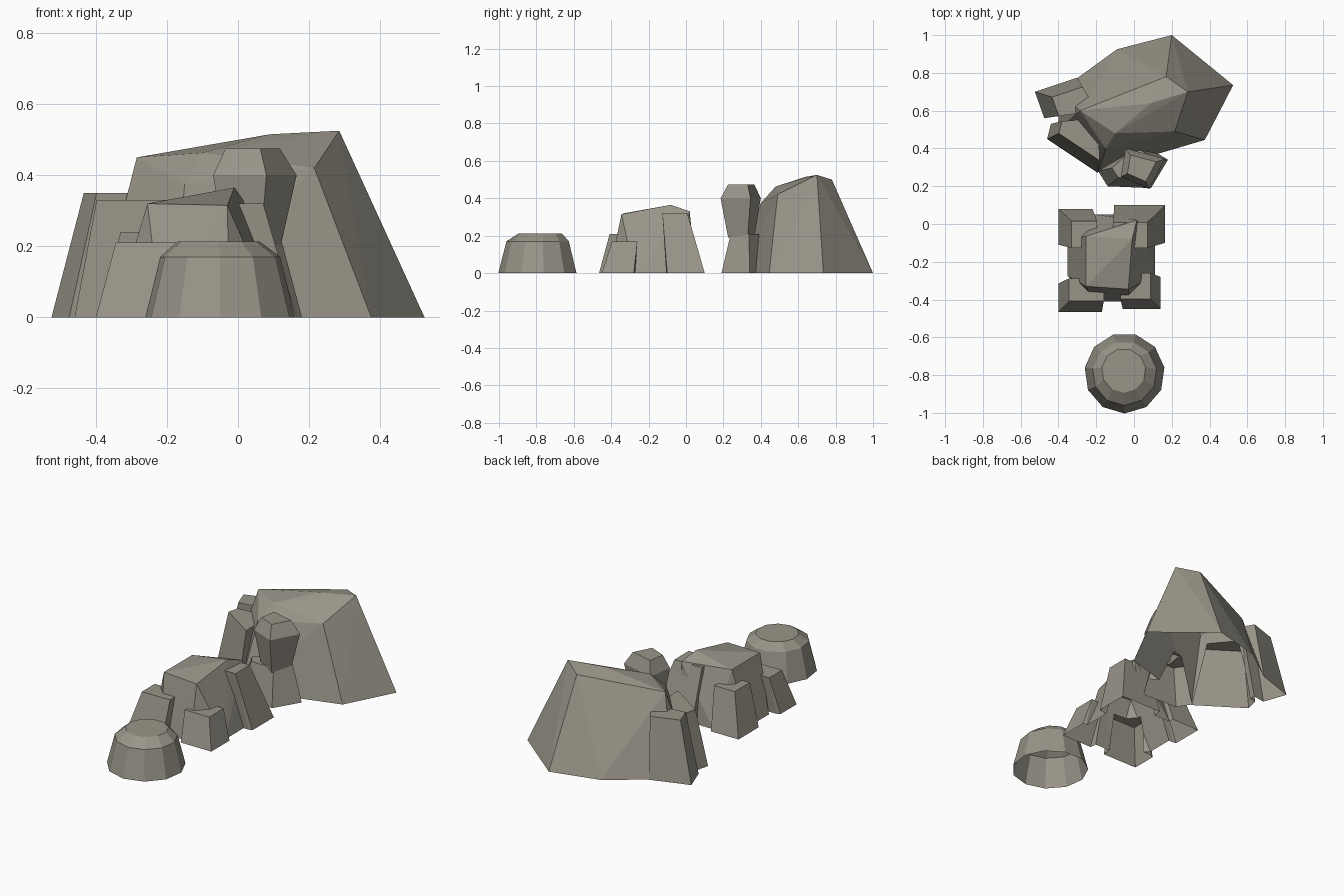
import bpy, bmesh
from math import cos, sin, pi

if "Cube" in bpy.data.objects:
    bpy.data.objects.remove(bpy.data.objects["Cube"])

stone = bpy.data.materials.new("warm_grey_stone")
stone.diffuse_color = (0.32, 0.30, 0.25, 1)
stone.use_nodes = True
stone.node_tree.nodes["Principled BSDF"].inputs["Base Color"].default_value = stone.diffuse_color


def pull(outline, centre, k, z):
    """Outline shrunk by fraction k toward a centre and lifted to height z."""
    return [(x + (centre[0] - x) * k, y + (centre[1] - y) * k, z) for x, y in outline]


def ring(centre, r, n, turn=0):
    return [(centre[0] + r * cos(2 * pi * (i + turn) / n),
             centre[1] + r * sin(2 * pi * (i + turn) / n)) for i in range(n)]


def lump(outline, centre, k, z):
    """Tapered block standing on the ground."""
    return pull(outline, centre, 0, 0) + pull(outline, centre, k, z)


def hull(name, points, depth):
    """Convex boulder; ground points get a skirt below z = 0 that is cut off later."""
    bm = bmesh.new()
    for p in points:
        bm.verts.new(p)
        if p[2] == 0:
            bm.verts.new((p[0], p[1], -depth))
    bmesh.ops.convex_hull(bm, input=bm.verts[:])
    junk = [v for v in bm.verts if not v.link_faces]
    bmesh.ops.delete(bm, geom=junk, context='VERTS')
    bmesh.ops.recalc_face_normals(bm, faces=bm.faces[:])
    me = bpy.data.meshes.new(name)
    bm.to_mesh(me)
    bm.free()
    ob = bpy.data.objects.new(name, me)
    bpy.context.collection.objects.link(ob)
    return ob


def rock(name, lumps):
    """Fuse the lumps, then cut at the ground leaving an open underside."""
    obs = [hull(name if i == 0 else "lump", p, 0.05 + 0.02 * i) for i, p in enumerate(lumps)]
    main = obs[0]
    for o in obs[1:]:
        m = main.modifiers.new("union", 'BOOLEAN')
        m.operation, m.solver, m.object = 'UNION', 'EXACT', o
    bpy.context.view_layer.update()
    dg = bpy.context.evaluated_depsgraph_get()
    bm = bmesh.new()
    bm.from_mesh(main.evaluated_get(dg).to_mesh())
    bmesh.ops.bisect_plane(bm, geom=bm.verts[:] + bm.edges[:] + bm.faces[:], dist=1e-5,
                           plane_co=(0, 0, 0), plane_no=(0, 0, 1), clear_inner=True)
    flat = [f for f in bm.faces if all(abs(v.co.z) < 1e-4 for v in f.verts)]
    bmesh.ops.delete(bm, geom=flat, context='FACES')
    main.modifiers.clear()
    bm.to_mesh(main.data)
    bm.free()
    for o in obs[1:]:
        bpy.data.objects.remove(o)
    main.data.materials.clear()
    main.data.materials.append(stone)


# Small rounded rock at the front: a drum with a bevelled crown
c = (-.05, -.79)
drum = ring(c, .213, 11, .25)
rock("small_rock", [lump(drum, c, .2, .17) + pull(drum, (-.06, -.76), .45, .213)])

# Middle rock: core with a peak, and a buttress at each corner
c = (-.12, -.18)
core = pull(ring(c, .25, 8, .5), c, 0, 0) + [
    (-.255, -.065, .32), (-.01, -.08, .365), (.015, .02, .33), (-.03, -.345, .315),
    (-.255, -.33, .32)]
buttresses = []
# corner x, corner y, length along x, length along y, taper, height
for x, y, dx, dy, k, h in [(-.40, .08, .18, -.19, .25, .24), (.165, .1, -.27, -.2, .33, .32),
                           (.14, -.45, -.2, .17, .2, .17), (-.4, -.465, .23, .15, .2, .21)]:
    buttresses.append(lump([(x, y), (x + dx, y), (x + dx, y + dy), (x, y + dy)], c, k, h))
rock("middle_rock", [core] + buttresses)

# Large rock at the back: sloping crest, two left spurs, a pillar with a knob
ground = [(-.19, .82), (-.09, .925), (.2, 1), (.525, .735), (.375, .445), (-.185, .28),
          (-.4, .5), (-.4, .7)]
crest = [(.285, .70, .525), (.17, .78, .5), (.09, .64, .515), (-.1, .48, .463), (-.285, .6, .45),
         (.215, .49, .42), (-.15, .4, .375), (.17, .86, .25), (.42, .7, .2)]
rear_spur = lump([(-.525, .7), (-.3, .775), (-.475, .56), (-.2, .6)], (-.2, .6), .28, .35)
front_spur = lump([(-.46, .45), (-.44, .53), (-.19, .27), (-.2, .55)], (-.15, .6), .2, .33)
foot = lump([(.18, .34), (.09, .19), (-.14, .2), (-.19, .28), (0, .45)], (.02, .33), .35, .21)
knob = [(.165, .345), (.08, .185), (-.07, .25), (-.045, .4)]
mid = (.03, .3)
rock("large_rock", [pull(ground, mid, 0, 0) + crest, rear_spur, front_spur, foot,
                    pull(knob, mid, .35, .19) + pull(knob, mid, 0, .4) + pull(knob, mid, .35, .475)])
